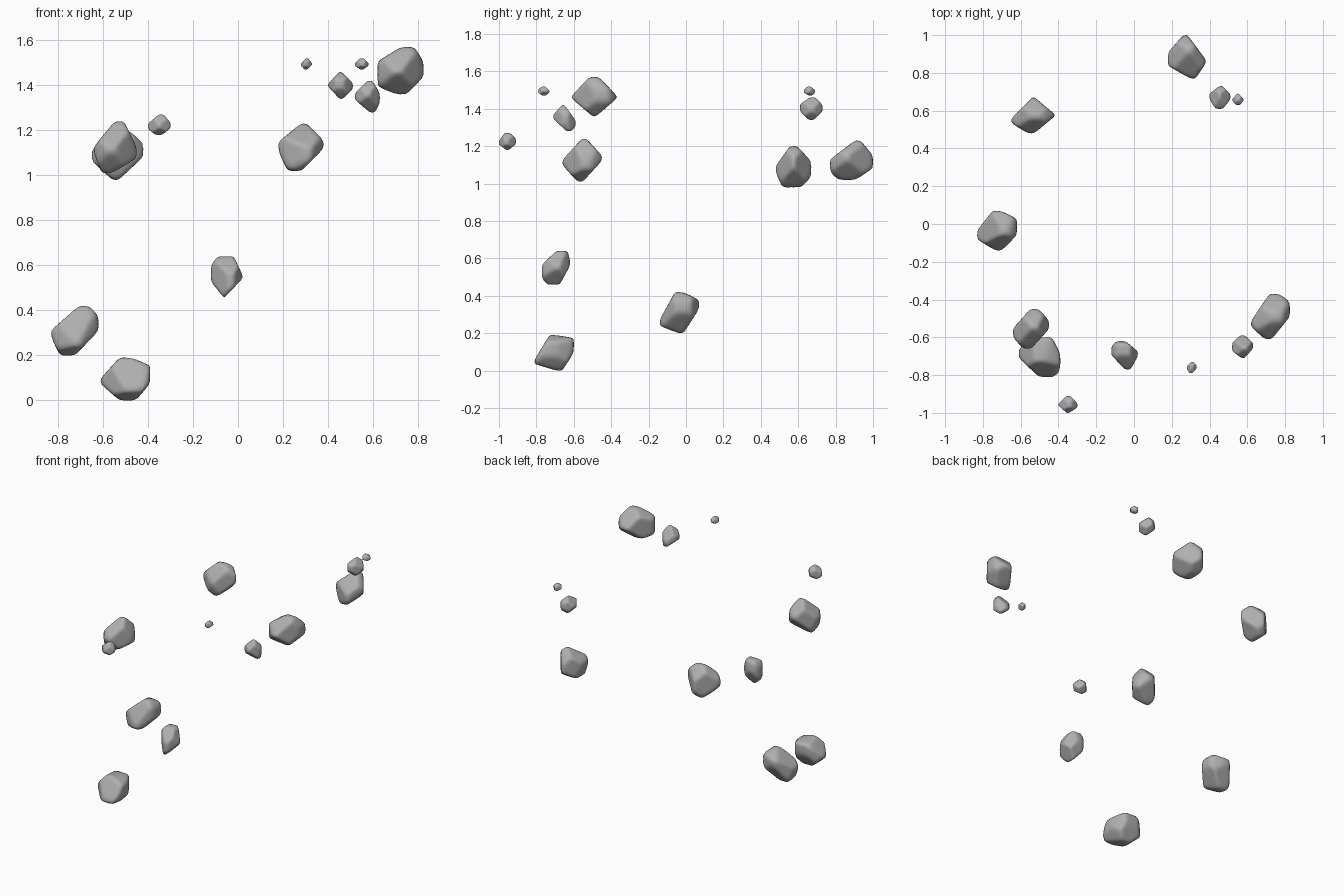
import bpy
import bmesh
import random
from mathutils import Vector

cube = bpy.data.objects.get("Cube")
if cube:
    bpy.data.objects.remove(cube, do_unlink=True)

rng = random.Random(4)
SHARPNESS = 18      # higher gives crisper ridges between the rock facets

# One grey stone material
stone = bpy.data.materials.new("grey_stone")
stone.use_nodes = True
grey = (0.43, 0.43, 0.43, 1)
stone.diffuse_color = grey
shader = stone.node_tree.nodes["Principled BSDF"]
shader.inputs["Base Color"].default_value = grey
shader.inputs["Roughness"].default_value = 0.9

# Corner order for every outline: low-low, high-low, high-high, low-high
CORNERS = ((-1, -1), (1, -1), (1, 1), (-1, 1))
PLANES = ((0, 2), (1, 2), (0, 1))       # front, side and top outlines


def random_cuts():
    """Chipped corners for a pebble."""
    return [(rng.uniform(3, 5), rng.uniform(3, 5)) for _ in CORNERS]


def facet_planes(outlines):
    """Planes of a unit box with its twelve edges cut off, scaled so n.p = 1."""
    planes = []
    for axis in range(3):
        for sign in (-1, 1):
            normal = Vector()
            normal[axis] = sign
            planes.append(normal)
    for (u, v), cuts in zip(PLANES, outlines):
        for (su, sv), (a, b) in zip(CORNERS, cuts):
            a, b = a / 10, b / 10
            normal = Vector()
            normal[u], normal[v] = su * b, sv * a
            planes.append(normal / (a + b - 2 * a * b))
    return planes


def rock(name, low, high, front=None, side=None, top=None):
    """Round boulder with soft facets, filling the box from low to high."""
    planes = facet_planes([cuts or random_cuts() for cuts in (front, side, top)])
    bm = bmesh.new()
    bmesh.ops.create_icosphere(bm, subdivisions=4, radius=1)

    # Push every point out to the softened facets
    for vert in bm.verts:
        total = sum(max(0, n.dot(vert.co)) ** SHARPNESS for n in planes)
        vert.co /= total ** (1 / SHARPNESS)

    # Fit the stone to its box
    for axis in range(3):
        values = [vert.co[axis] for vert in bm.verts]
        start, span = min(values), max(values) - min(values)
        for vert in bm.verts:
            share = (vert.co[axis] - start) / span
            vert.co[axis] = low[axis] + share * (high[axis] - low[axis])

    for face in bm.faces:
        face.smooth = True
    mesh = bpy.data.meshes.new(name)
    bm.to_mesh(mesh)
    bm.free()
    mesh.materials.append(stone)
    obj = bpy.data.objects.new(name, mesh)
    bpy.context.collection.objects.link(obj)
    return obj


# Low boulders
rock("low_right_boulder", (-.83, -.14, .2), (-.62, .07, .42),
     front=[(2, 4), (5, 5), (2, 2), (6, 5)],
     side=[(5, 2), (4, 6), (4, 2), (4, 7)],
     top=[(5, 3), (4, 4), (4, 2), (4, 5)])
rock("ground_boulder", (-.61, -.81, 0), (-.39, -.6, .19),
     front=[(4, 4), (3, 4), (4, 2), (4, 5)],
     side=[(6, 2), (3, 5), (5, 1), (4, 7)],
     top=[(5, 5), (1, 2), (2, 4), (3, 3)])
rock("middle_boulder", (-.12, -.77, .46), (.02, -.62, .64),
     front=[(4, 4), (6, 5), (3, 5), (2, 2)],
     side=[(2, 2), (4, 6), (1, 3), (5, 4)],
     top=[(5, 5), (3, 5), (5, 4), (2, 2)])

# Boulders floating high on the right side
rock("high_front_right_boulder", (-.64, -.66, 1.01), (-.45, -.45, 1.24),
     front=[(2, 4), (6, 3), (3, 5), (5, 5)],
     side=[(4, 4), (5, 5), (4, 4), (5, 5)],
     top=[(3, 3), (5, 5), (3, 3), (5, 5)])
rock("high_back_right_boulder", (-.65, .48, .98), (-.42, .67, 1.2),
     front=[(4, 4), (5, 5), (3, 3), (4, 4)],
     side=[(2, 4), (3, 3), (4, 4), (4, 5)],
     top=[(4, 3), (5, 5), (5, 5), (5, 6)])
rock("front_pebble", (-.4, -1, 1.18), (-.3, -.91, 1.27))

# Boulders floating high on the left side
rock("high_back_boulder", (.18, .77, 1.02), (.38, 1, 1.23),
     front=[(2, 4), (5, 5), (4, 4), (5, 4)],
     side=[(2, 2), (4, 3), (3, 4), (6, 5)],
     top=[(6, 3), (3, 4), (5, 6), (4, 4)])
rock("high_left_boulder", (.62, -.61, 1.36), (.825, -.37, 1.57),
     front=[(5, 2), (4, 4), (2, 3), (5, 3)],
     side=[(5, 5), (5, 5), (4, 5), (4, 5)],
     top=[(4, 3), (5, 5), (3, 2), (5, 6)])
rock("left_stone", (.52, -.71, 1.28), (.63, -.59, 1.42),
     front=[(6, 4), (2, 3), (3, 4), (5, 4)],
     side=[(6, 5), (2, 2), (5, 6), (4, 4)])
rock("back_stone", (.4, .61, 1.34), (.51, .73, 1.46))
rock("back_pebble", (.52, .63, 1.47), (.58, .69, 1.52))
rock("left_pebble", (.28, -.79, 1.47), (.33, -.73, 1.52))
